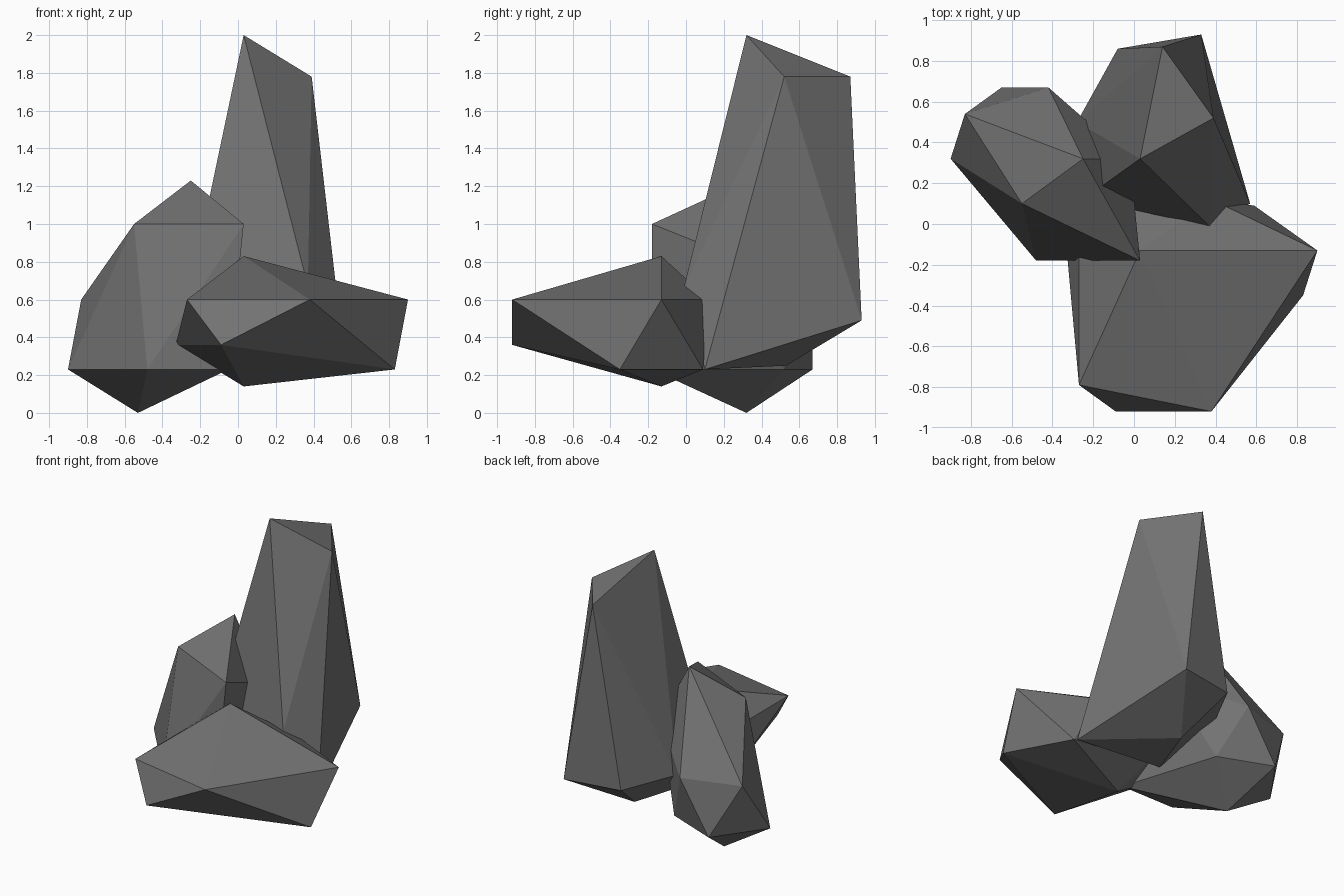
import bpy, bmesh

stone = bpy.data.materials.new("dark_grey_stone")
stone.diffuse_color = (0.17, 0.17, 0.17, 1)


def rock(name, top, upper, lower, bottom):
    """Faceted boulder: hull of a peak, two corner rings and a base point."""
    bm = bmesh.new()
    for p in [top, *upper, *lower, bottom]:
        bm.verts.new(p)
    res = bmesh.ops.convex_hull(bm, input=bm.verts[:])
    loose = [v for v in bm.verts if not v.link_faces]
    bmesh.ops.delete(bm, geom=loose, context='VERTS')
    bmesh.ops.recalc_face_normals(bm, faces=bm.faces[:])
    me = bpy.data.meshes.new(name)
    bm.to_mesh(me)
    bm.free()
    me.materials.append(stone)
    ob = bpy.data.objects.new(name, me)
    bpy.context.collection.objects.link(ob)
    return ob


# tall standing stone at the back
rock("tall_rock", (0.03, 0.32, 2.0),
     [(0.39, 0.52, 1.78), (0.14, 0.87, 1.78), (-0.28, 0.50, 0.52),
      (-0.25, 0.12, 0.67), (0.37, -0.01, 0.67)],
     [(0.57, 0.10, 0.23), (0.33, 0.93, 0.49), (-0.08, 0.86, 0.49),
      (-0.12, 0.12, 0.27)],
     (0.04, 0.53, 0.25))

# medium leaning stone on the left
rock("left_rock", (-0.25, 0.32, 1.23),
     [(-0.02, 0.32, 0.8), (-0.42, 0.67, 0.6), (-0.83, 0.54, 0.6),
      (-0.55, 0.10, 1.0), (0.03, -0.18, 1.0)],
     [(-0.27, 0.52, 0.23), (-0.65, 0.67, 0.23), (-0.90, 0.32, 0.23),
      (-0.48, -0.18, 0.23), (-0.05, -0.18, 0.23)],
     (-0.53, 0.32, 0.0))

# low wide stone in front
rock("front_rock", (0.03, -0.13, 0.83),
     [(0.90, -0.13, 0.6), (0.38, 0.12, 0.6), (-0.27, 0.06, 0.6),
      (-0.27, -0.79, 0.6), (0.38, -0.92, 0.6)],
     [(0.59, 0.09, 0.23), (-0.09, 0.10, 0.36), (-0.33, -0.13, 0.36),
      (-0.09, -0.92, 0.36), (0.83, -0.35, 0.23)],
     (0.03, -0.13, 0.14))
